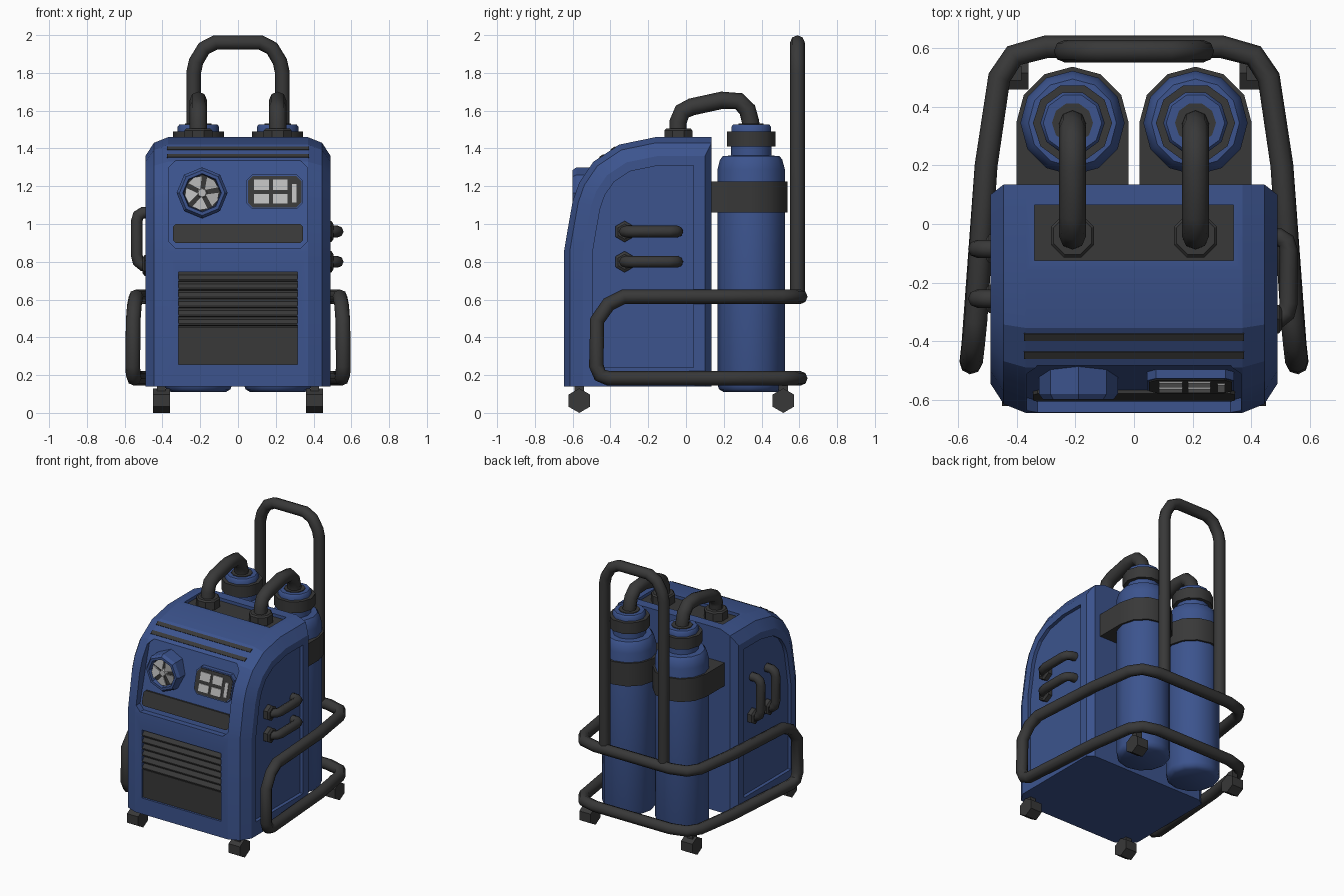
import bpy, bmesh, math
from mathutils import Vector

if "Cube" in bpy.data.objects:
    bpy.data.objects.remove(bpy.data.objects["Cube"])


def material(name, rgb):
    m = bpy.data.materials.new(name)
    m.diffuse_color = (*rgb, 1)
    m.use_nodes = True
    m.node_tree.nodes["Principled BSDF"].inputs["Base Color"].default_value = m.diffuse_color
    return m


BLUE = material("dark blue", (0.045, 0.088, 0.27))
BLACK = material("charcoal", (0.04, 0.04, 0.04))
GREY = material("light grey", (0.5, 0.5, 0.5))


def finish(ob, mat, smooth):
    ob.data.materials.clear()
    ob.data.materials.append(mat)
    bpy.ops.object.select_all(action='DESELECT')
    ob.select_set(True)
    bpy.context.view_layer.objects.active = ob
    if smooth:
        bpy.ops.object.shade_smooth_by_angle(angle=math.radians(smooth))
    return ob


def skin(name, loops, mat, smooth=0):
    """Bridge equal closed loops and cap both ends."""
    bm = bmesh.new()
    rows = [[bm.verts.new(p) for p in loop] for loop in loops]
    n = len(rows[0])
    for a, b in zip(rows, rows[1:]):
        for i in range(n):
            bm.faces.new((a[i], a[(i + 1) % n], b[(i + 1) % n], b[i]))
    bm.faces.new(rows[0])
    bm.faces.new(rows[-1])
    bmesh.ops.recalc_face_normals(bm, faces=bm.faces)
    me = bpy.data.meshes.new(name)
    bm.to_mesh(me)
    bm.free()
    ob = bpy.data.objects.new(name, me)
    bpy.context.collection.objects.link(ob)
    return finish(ob, mat, smooth)


def prism(name, pts, place, lo, hi, mat, smooth=0):
    return skin(name, [[place(a, b, t) for a, b in pts] for t in (lo, hi)], mat, smooth)


def lathe(name, profile, n, place, mat, smooth=0, turn=0.0):
    ang = [2 * math.pi * (i + turn) / n for i in range(n)]
    return skin(name, [[place(r * math.cos(a), r * math.sin(a), h) for a in ang]
                       for r, h in profile], mat, smooth)


def tube(name, pts, r, closed=False):
    cu = bpy.data.curves.new(name, 'CURVE')
    cu.dimensions = '3D'
    cu.bevel_depth = r
    cu.bevel_resolution = 2
    cu.use_fill_caps = True
    sp = cu.splines.new('POLY')
    sp.points.add(len(pts) - 1)
    for p, c in zip(sp.points, pts):
        p.co = (*c, 1)
    sp.use_cyclic_u = closed
    ob = bpy.data.objects.new(name, cu)
    bpy.context.collection.objects.link(ob)
    bpy.ops.object.select_all(action='DESELECT')
    ob.select_set(True)
    bpy.context.view_layer.objects.active = ob
    bpy.ops.object.convert(target='MESH')
    return finish(bpy.context.view_layer.objects.active, BLACK, 50)


def rect(a0, a1, b0, b1, c=0.0):
    if not c:
        return [(a0, b0), (a1, b0), (a1, b1), (a0, b1)]
    return [(a0 + c, b0), (a1 - c, b0), (a1, b0 + c), (a1, b1 - c),
            (a1 - c, b1), (a0 + c, b1), (a0, b1 - c), (a0, b0 + c)]


def cut(ob, cutter):
    cutter.hide_render = True
    md = ob.modifiers.new("cut", 'BOOLEAN')
    md.operation = 'DIFFERENCE'
    md.solver = 'EXACT'
    md.object = cutter
    bpy.context.view_layer.objects.active = ob
    bpy.ops.object.modifier_apply(modifier=md.name)
    bpy.data.objects.remove(cutter)


def floor(z):  # sloped control panel plane
    return -0.60 + (z - 0.88) * 0.27


def along_x(a, b, t): return (t, a, b)
def along_z(a, b, t): return (a, b, t)
def on_front(a, b, t): return (a, t, b)
def on_panel(a, b, t): return (a, floor(b) - t, b)


# Main housing: side profile, rounded off towards both sides, with sunk side panels
PROFILE = [Vector(p) for p in [(-.645, .14), (-.645, .86), (-.63, .95), (-.60, 1.12), (-.565, 1.22),
                               (-.49, 1.33), (-.355, 1.42), (-.16, 1.46), (.135, 1.46)]]


def housing_loop(x, off, back, bottom):
    out = []
    for i, p in enumerate(PROFILE):
        d0 = (p - PROFILE[max(i - 1, 0)]) if i else PROFILE[1] - p
        d1 = (PROFILE[i + 1] - p) if i + 1 < len(PROFILE) else d0
        n0, n1 = [Vector((d.y, -d.x)).normalized() for d in (d0, d1)]
        m = (n0 + n1).normalized()
        out.append(p + m * off / m.dot(n0))
    out[0].y += bottom
    out[-1].x -= back
    out.append(Vector((.135 - back, .14 + bottom)))
    return [(x, p.x, p.y) for p in out]


half = [(.465, .15, .095, .1), (.49, .15, .095, .1), (.49, .1, .035, 0), (.445, .03, 0, 0), (.37, 0, 0, 0)]
rows = [(-x, o, k, b) for x, o, k, b in half] + half[::-1]
body = skin("housing", [housing_loop(*r) for r in rows], BLUE)
cut(body, prism("panel_cutter", rect(-.365, .365, .87, 1.335, .035),
                lambda a, b, t: (a, floor(b) if t else -1, b), 0, 1, BLUE))
cut(body, prism("grille_cutter", rect(-.315, .315, .255, .745), on_front, -1, -.61, BLUE))
cut(body, prism("top_cutter", rect(-.34, .34, -.125, .065), along_z, 1.435, 1.7, BLUE))
finish(body, BLUE, 20)

# Top well and vent strips
prism("top_well", rect(-.34, .34, -.125, .065), along_z, 1.42, 1.438, BLACK)
for y in (-.385, -.447):
    z = 1.42 + (y + .355) * .667
    u, n = Vector((.832, .555)), Vector((-.555, .832))
    c = Vector((y, z))
    quad = [c + u * s * .014 + n * h for s, h in ((-1, -.01), (1, -.01), (1, .004), (-1, .004))]
    prism("vent_strip", [tuple(q) for q in quad], along_x, -.375, .375, BLACK)

# Front grille with slats
prism("grille_back", rect(-.315, .315, .255, .745), on_front, -.618, -.6, BLACK)
prism("grille_plate", rect(-.315, .315, .255, .455), on_front, -.63, -.6, BLACK)
for i in range(6):
    z = .46 + i * .047
    prism("grille_slat", [(-.612, z), (-.64, z + .004), (-.64, z + .012), (-.612, z + .042)],
          along_x, -.315, .315, BLACK)

# Control panel: tray, display and fan gauge
prism("tray", rect(-.345, .345, .90, 1.0, .015), on_panel, -.01, .012, BLACK)
prism("display_frame", rect(.045, .342, 1.08, 1.262, .03), on_panel, -.01, .03, BLUE)
prism("display_screen", rect(.052, .335, 1.087, 1.255, .027), on_panel, .02, .034, BLACK)
for x0, x1, z0, z1 in ((.085, .165, 1.18, 1.235), (.185, .262, 1.18, 1.235), (.085, .165, 1.108, 1.158),
                       (.185, .262, 1.108, 1.158), (.285, .31, 1.115, 1.212)):
    prism("display_cell", rect(x0, x1, z0, z1), on_panel, .03, .039, GREY)


def on_gauge(a, b, t): return (-.19 + a, -.48 - t, 1.165 + b)


lathe("gauge_ring", [(.135, 0), (.135, .1), (.12, .12), (.102, .12), (.096, .08)], 8, on_gauge, BLUE)
lathe("gauge_back", [(.098, .07), (.098, .086)], 8, on_gauge, BLACK)
for i in range(5):
    a0 = 2 * math.pi * i / 5 + .3
    pts = [(.016, .5), (.09, 0), (.092, .5), (.09, 1.0)]

    def on_blade(r, w, t, a0=a0):
        return on_gauge(r * math.cos(a0 + w), r * math.sin(a0 + w), t + .016 * w)
    prism("fan_blade", pts, on_blade, .085, .094, GREY)
lathe("fan_hub", [(.028, .085), (.022, .11)], 8, on_gauge, GREY)

for s in (-1, 1):
    # Gas bottles with neck ring, cap, strap and hose
    def at_bottle(a, b, t, s=s): return (s * .21 + a, .345 + b, t)
    lathe("bottle", [(.145, .11), (.17, .125), (.178, .15), (.178, 1.29), (.165, 1.34), (.15, 1.36),
                     (.108, 1.362), (.108, 1.42)], 12, at_bottle, BLUE, 50)
    lathe("neck_ring", [(.135, 1.41), (.135, 1.49)], 10, at_bottle, BLACK, 40)
    lathe("bottle_cap", [(.11, 1.48), (.11, 1.515), (.1, 1.527), (.07, 1.527)], 10, at_bottle, BLUE, 40)
    lathe("cap_seal", [(.07, 1.5), (.07, 1.532)], 10, at_bottle, BLACK, 40)
    arc = [(.192 * math.cos(math.pi * i / 6), .192 * math.sin(math.pi * i / 6)) for i in range(7)]
    prism("bottle_strap", arc + [(-.192, -.215), (.192, -.215)], at_bottle, 1.06, 1.225, BLACK, 40)
    lathe("hose_collar", [(.08, 1.43), (.08, 1.495), (.07, 1.505)], 8,
          lambda a, b, t: (s * .21 + a, -.04 + b, t), BLACK, 0, .5)
    tube("hose", [(s * .21, y, z) for y, z in ((-.042, 1.45), (-.042, 1.54), (-.02, 1.595), (.03, 1.62),
         (.19, 1.655), (.28, 1.65), (.325, 1.605), (.342, 1.54), (.345, 1.45))], .046)
    # Casters
    for y in (-.565, .515):
        hexagon = [(y + .065 * math.sin(i * math.pi / 3), .065 + .065 * math.cos(i * math.pi / 3))
                   for i in range(6)]
        prism("caster", hexagon, along_x, s * .36, s * .45, BLACK)
        prism("caster_stem", rect(s * .385, s * .43, y - .025, y + .025), along_z, .1, .165, BLACK)

# Guard frame: one closed loop around the back and both sides
side = [(.30, .605, .615), (.41, .575, .615), (.46, .5, .615), (.505, .2, .615), (.54, -.33, .615),
        (.548, -.41, .575), (.555, -.47, .49), (.557, -.475, .25), (.555, -.455, .2), (.55, -.41, .183),
        (.505, .2, .183), (.46, .5, .183), (.41, .575, .183), (.30, .605, .183)]
tube("guard_frame", side + [(-x, y, z) for x, y, z in reversed(side)], .039, True)

# Push handle
arch = [(.235, .59, .62), (.235, .59, 1.8), (.222, .59, 1.86), (.18, .59, 1.93), (.12, .59, 1.961)]
tube("push_handle", arch + [(-x, y, z) for x, y, z in reversed(arch)], .039)

# Side grips: two level on the right, two upright on the left, each with a flange
grip = [(.45, -.325), (.495, -.325), (.52, -.305), (.528, -.27), (.528, -.09), (.52, -.06), (.495, -.045), (.45, -.045)]
for z in (.80, .96):
    tube("right_grip", [(x, y, z) for x, y in grip], .031)
    lathe("right_flange", [(.056, .455), (.056, .495), (.04, .505)], 6,
          lambda a, b, t: (t, -.325 + a, z + b), BLACK, 0, .5)
for y in (-.255, -.085):
    tube("left_grip", [(-x - .008, y, v + 1.105) for x, v in grip], .031)
    lathe("left_flange", [(.056, .455), (.056, .495), (.04, .505)], 6,
          lambda a, b, t: (-t, y + a, .78 + b), BLACK, 0, .5)
